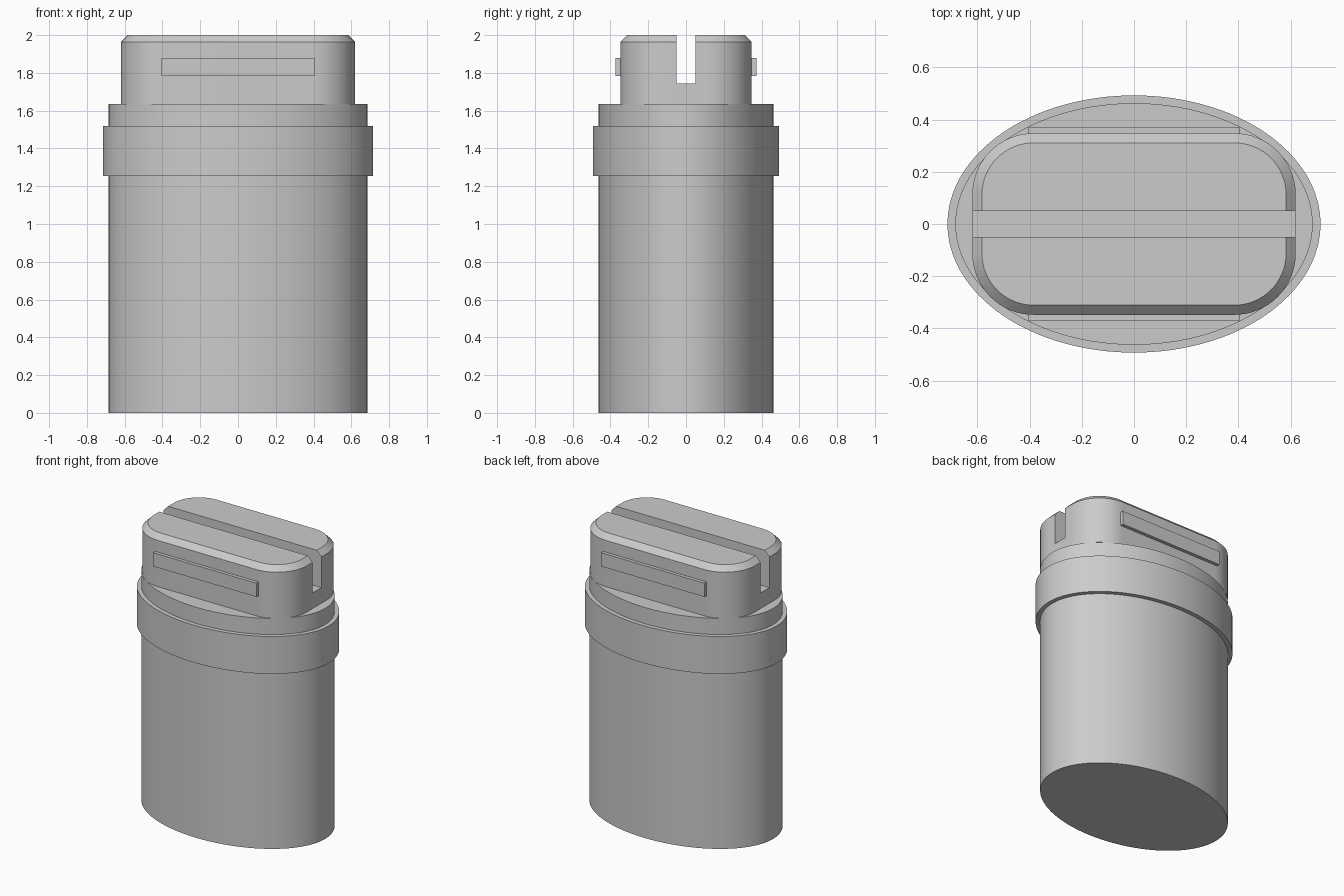
import bpy, bmesh
from math import sin, cos, pi, radians

cube = bpy.data.objects.get("Cube")
if cube:
    bpy.data.objects.remove(cube, do_unlink=True)

grey = bpy.data.materials.new("plain grey")
grey.use_nodes = True
colour = (0.6, 0.6, 0.6, 1)
grey.diffuse_color = colour
grey.node_tree.nodes["Principled BSDF"].inputs["Base Color"].default_value = colour


def ellipse(rx, ry, n=128):
    return [(rx * cos(2 * pi * i / n), ry * sin(2 * pi * i / n)) for i in range(n)]


def rounded_rect(hx, hy, r, n=16):
    """Outline of a rectangle with rounded corners, counter-clockwise."""
    pts = []
    for k, (sx, sy) in enumerate([(1, 1), (-1, 1), (-1, -1), (1, -1)]):
        for i in range(n + 1):
            a = (k + i / n) * pi / 2
            pts.append((sx * (hx - r) + r * cos(a), sy * (hy - r) + r * sin(a)))
    return pts


def loft(name, rings):
    """Closed solid through a stack of (outline, height) rings."""
    bm = bmesh.new()
    loops = [[bm.verts.new((x, y, z)) for x, y in pts] for pts, z in rings]
    n = len(loops[0])
    for low, high in zip(loops, loops[1:]):
        for i in range(n):
            j = (i + 1) % n
            bm.faces.new((low[i], low[j], high[j], high[i]))
    bm.faces.new(loops[0][::-1])
    bm.faces.new(loops[-1])
    mesh = bpy.data.meshes.new(name)
    bm.to_mesh(mesh)
    bm.free()
    mesh.materials.append(grey)
    obj = bpy.data.objects.new(name, mesh)
    bpy.context.collection.objects.link(obj)
    return obj


def box(name, x, y, z):
    pts = [(x[0], y[0]), (x[1], y[0]), (x[1], y[1]), (x[0], y[1])]
    return loft(name, [(pts, z[0]), (pts, z[1])])


def smooth(obj):
    bpy.ops.object.select_all(action="DESELECT")
    obj.select_set(True)
    bpy.context.view_layer.objects.active = obj
    bpy.ops.object.shade_smooth_by_angle(angle=radians(30))


# Oval body, with the collar as a wider band around it
body_outline = ellipse(0.685, 0.463)
collar_outline = ellipse(0.715, 0.493)
body = loft("body", [
    (body_outline, 0), (body_outline, 1.255),
    (collar_outline, 1.255), (collar_outline, 1.52),
    (body_outline, 1.52), (body_outline, 1.635)])
smooth(body)

# Cap with a chamfered top edge
wall = rounded_rect(0.62, 0.348, 0.235)
top = rounded_rect(0.583, 0.311, 0.198)
cap = loft("cap", [(wall, 1.635), (wall, 1.963), (top, 2.0)])

# Slot cut along the cap
cutter = box("slot_cutter", (-1, 1), (-0.05, 0.05), (1.745, 2.2))
cutter.hide_render = True
cut = cap.modifiers.new("slot", "BOOLEAN")
cut.operation = "DIFFERENCE"
cut.solver = "EXACT"
cut.object = cutter
bpy.context.view_layer.objects.active = cap
bpy.ops.object.modifier_apply(modifier=cut.name)
bpy.data.objects.remove(cutter, do_unlink=True)
smooth(cap)

# Raised grip bars on the front and back of the cap
for side, s in (("front", -1), ("back", 1)):
    box(side + "_grip_bar", (-0.405, 0.405), sorted((s * 0.33, s * 0.372)), (1.783, 1.88))
